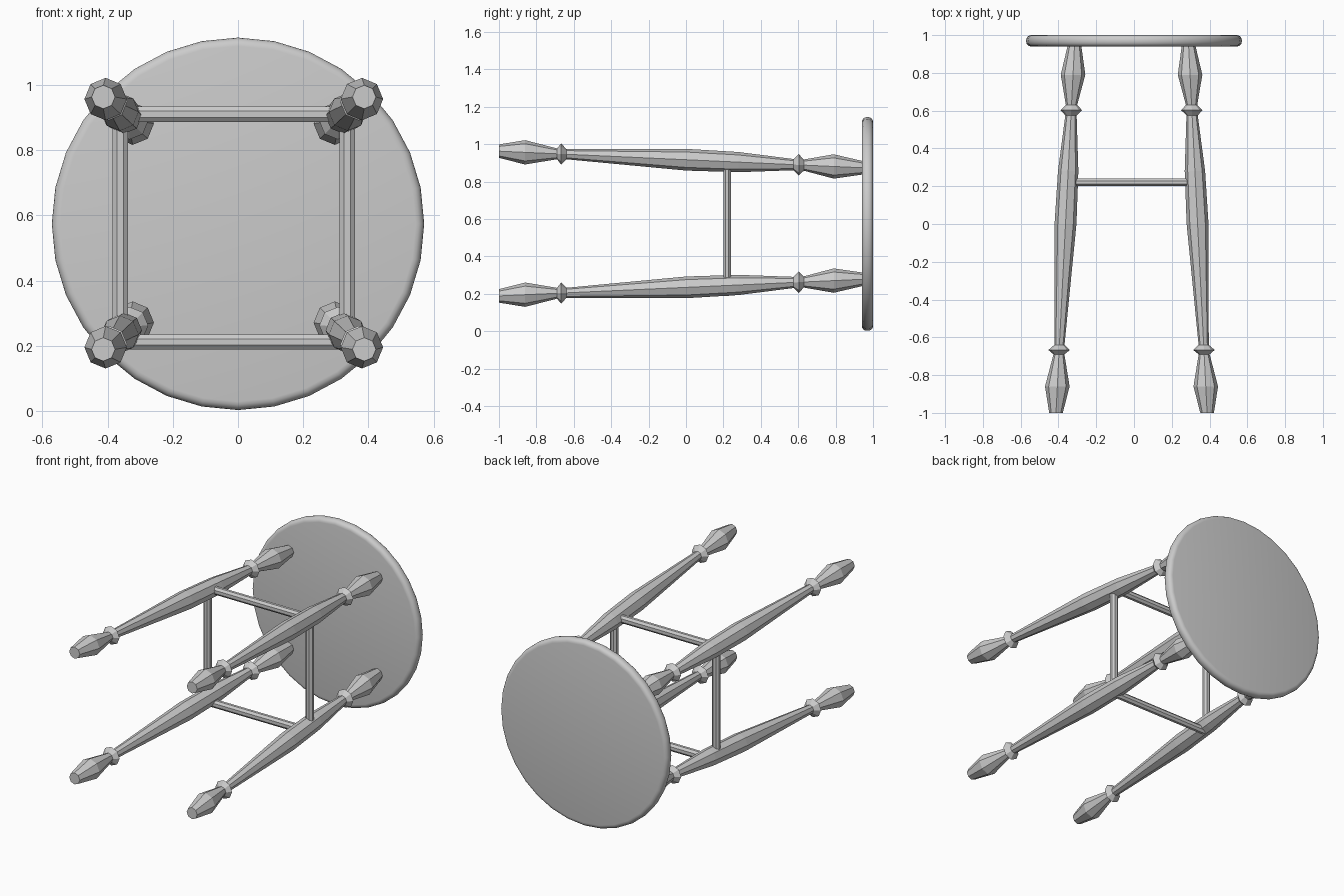
import bpy
import bmesh
from math import sin, cos, pi
from mathutils import Vector, Matrix

cube = bpy.data.objects.get("Cube")
if cube:
    bpy.data.objects.remove(cube, do_unlink=True)

wood = bpy.data.materials.new("grey_wood")
wood.use_nodes = True
wood.diffuse_color = (0.6, 0.6, 0.6, 1)
wood.node_tree.nodes["Principled BSDF"].inputs["Base Color"].default_value = (0.6, 0.6, 0.6, 1)

CENTRE_X, CENTRE_Z = -0.013, 0.576
SIDES = 8


def add_object(name, bm):
    bmesh.ops.recalc_face_normals(bm, faces=bm.faces)
    mesh = bpy.data.meshes.new(name)
    bm.to_mesh(mesh)
    bm.free()
    mesh.materials.append(wood)
    obj = bpy.data.objects.new(name, mesh)
    bpy.context.collection.objects.link(obj)
    return obj


# Turned leg: (position along y, radius)
LEG_PROFILE = [
    (-1.0, 0.036), (-0.86, 0.065), (-0.69, 0.029), (-0.667, 0.057), (-0.64, 0.027),
    (0.0, 0.058), (0.28, 0.054), (0.575, 0.03), (0.603, 0.057), (0.63, 0.03),
    (0.79, 0.065), (0.945, 0.036),
]


def add_leg(name, side_x, side_z):
    foot = Vector((CENTRE_X + side_x * 0.40, -1.0, CENTRE_Z + side_z * 0.387))
    top = Vector((CENTRE_X + side_x * 0.302, 0.945, CENTRE_Z + side_z * 0.298))
    bm = bmesh.new()
    rings = []
    for y, radius in LEG_PROFILE:
        c = foot.lerp(top, (y - foot.y) / (top.y - foot.y))
        rings.append([bm.verts.new(c + Vector((radius * cos(2 * pi * i / SIDES), 0,
                                               radius * sin(2 * pi * i / SIDES))))
                      for i in range(SIDES)])
    for a, b in zip(rings, rings[1:]):
        for i in range(SIDES):
            j = (i + 1) % SIDES
            bm.faces.new((a[i], a[j], b[j], b[i]))
    bm.faces.new(rings[0])
    bm.faces.new(rings[-1])
    add_object(name, bm)


for x_name, sx in (("left", 1), ("right", -1)):
    for z_name, sz in (("upper", 1), ("lower", -1)):
        add_leg(f"{z_name}_{x_name}_leg", sx, sz)


# Stretchers between neighbouring legs
def add_stretcher(name, centre, length, axis):
    bm = bmesh.new()
    bmesh.ops.create_cone(bm, cap_ends=True, segments=SIDES, radius1=0.025,
                          radius2=0.025, depth=length)
    bmesh.ops.rotate(bm, verts=bm.verts, matrix=Matrix.Rotation(pi / SIDES, 3, "Z"))
    if axis == "x":
        bmesh.ops.rotate(bm, verts=bm.verts, matrix=Matrix.Rotation(pi / 2, 3, "Y"))
    bmesh.ops.scale(bm, verts=bm.verts, vec=(1, 0.85, 1))
    bmesh.ops.translate(bm, verts=bm.verts, vec=centre)
    add_object(name, bm)


add_stretcher("upper_stretcher", (CENTRE_X, 0.22, 0.91), 0.66, "x")
add_stretcher("lower_stretcher", (CENTRE_X, 0.22, 0.212), 0.66, "x")
add_stretcher("left_stretcher", (0.335, 0.22, CENTRE_Z), 0.64, "z")
add_stretcher("right_stretcher", (-0.361, 0.22, CENTRE_Z), 0.64, "z")

# Round seat with a softened rim
bm = bmesh.new()
bmesh.ops.create_cone(bm, cap_ends=True, segments=32, radius1=0.571, radius2=0.571, depth=0.06)
rim = [e for e in bm.edges if abs(e.verts[0].co.z - e.verts[1].co.z) < 0.001]
bmesh.ops.bevel(bm, geom=rim, offset=0.026, segments=4, profile=0.5, affect="EDGES")
bmesh.ops.rotate(bm, verts=bm.verts, matrix=Matrix.Rotation(pi / 2, 3, "X"))
bmesh.ops.translate(bm, verts=bm.verts, vec=(0, 0.97, 0.574))
seat = add_object("seat", bm)
bpy.ops.object.select_all(action="DESELECT")
seat.select_set(True)
bpy.context.view_layer.objects.active = seat
bpy.ops.object.shade_smooth_by_angle(angle=pi / 5)
